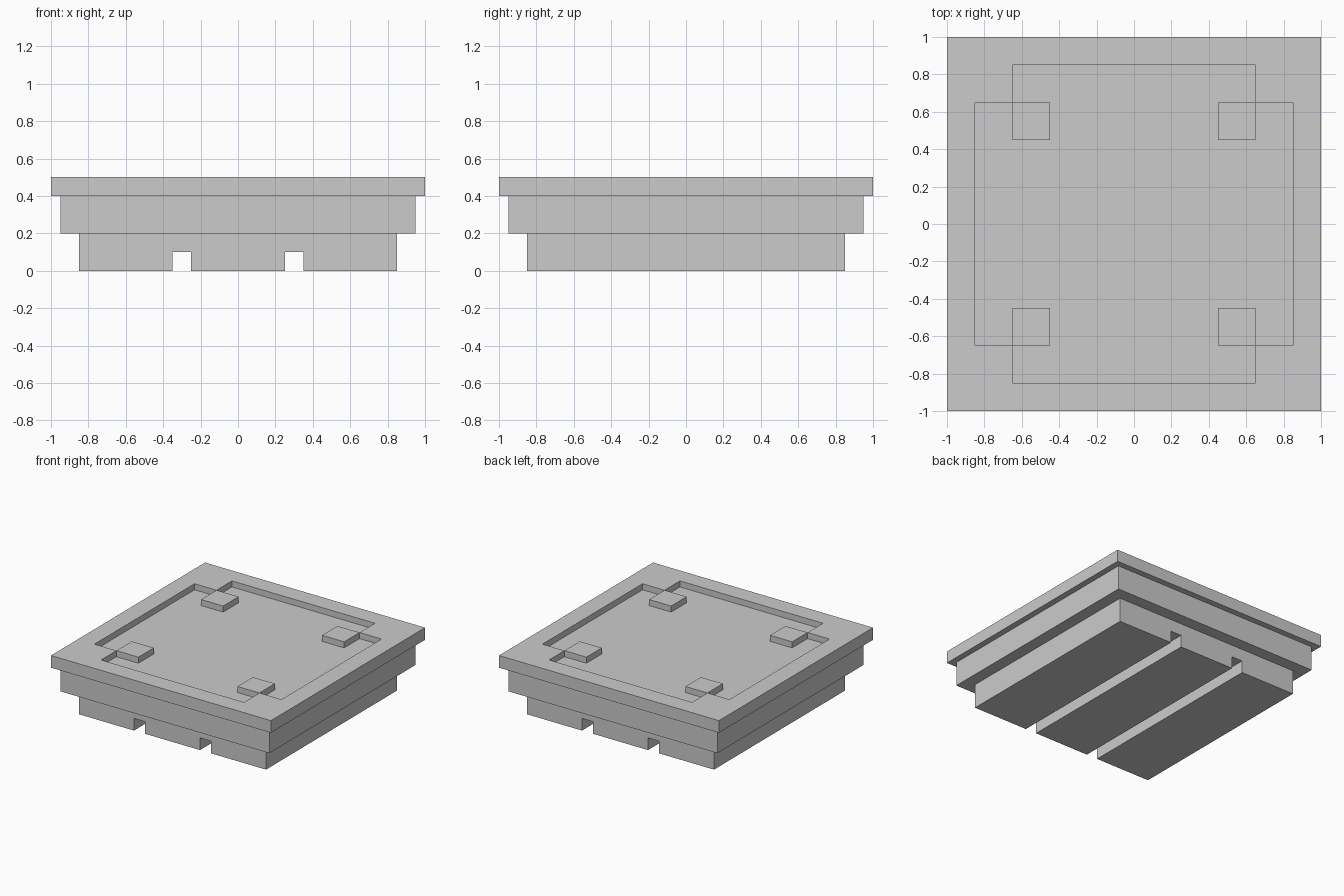
import bpy
import bmesh
from mathutils import Vector

if "Cube" in bpy.data.objects:
    bpy.data.objects.remove(bpy.data.objects["Cube"])


def prism(name, points, axis):
    """Closed polygon of 3D points swept along the axis vector."""
    bm = bmesh.new()
    face = bm.faces.new([bm.verts.new(p) for p in points])
    swept = bmesh.ops.extrude_face_region(bm, geom=[face], use_keep_orig=True)
    verts = [g for g in swept["geom"] if isinstance(g, bmesh.types.BMVert)]
    bmesh.ops.translate(bm, verts=verts, vec=Vector(axis))
    bmesh.ops.recalc_face_normals(bm, faces=bm.faces)
    mesh = bpy.data.meshes.new(name)
    bm.to_mesh(mesh)
    bm.free()
    obj = bpy.data.objects.new(name, mesh)
    bpy.context.collection.objects.link(obj)
    return obj


def block(name, x, y, half, z0, z1):
    """Square block centred on (x, y)."""
    corners = [(-1, -1), (1, -1), (1, 1), (-1, 1)]
    return prism(name, [(x + half * a, y + half * b, z0) for a, b in corners],
                 (0, 0, z1 - z0))


# Base tier: front profile with two grooves, swept front to back
half_profile = [(0.25, 0), (0.25, 0.1), (0.35, 0.1), (0.35, 0), (0.85, 0), (0.85, 0.2)]
profile = half_profile + [(-x, z) for x, z in reversed(half_profile)]
prism("grooved_base", [(x, -0.85, z) for x, z in profile], (0, 1.7, 0))

# Middle tier and top slab
block("middle_tier", 0, 0, 0.95, 0.2, 0.4)
top = block("top_slab", 0, 0, 1.0, 0.4, 0.5)

# Plus-shaped recess in the top
quarter = [(0.85, 0.65), (0.65, 0.65), (0.65, 0.85)]
plus = (quarter + [(-x, y) for x, y in reversed(quarter)]
        + [(-x, -y) for x, y in quarter]
        + [(x, -y) for x, y in reversed(quarter)])
cutter = prism("recess_cutter", [(x, y, 0.45) for x, y in plus], (0, 0, 0.2))
cutter.hide_render = True
cut = top.modifiers.new("recess", "BOOLEAN")
cut.operation = "DIFFERENCE"
cut.solver = "EXACT"
cut.object = cutter
bpy.context.view_layer.objects.active = top
bpy.ops.object.modifier_apply(modifier=cut.name)
bpy.data.objects.remove(cutter)

# Four corner pads standing on the recess floor
for sx, side in ((-1, "left"), (1, "right")):
    for sy, end in ((-1, "front"), (1, "back")):
        block(f"{end}_{side}_pad", 0.55 * sx, 0.55 * sy, 0.1, 0.45, 0.5)
